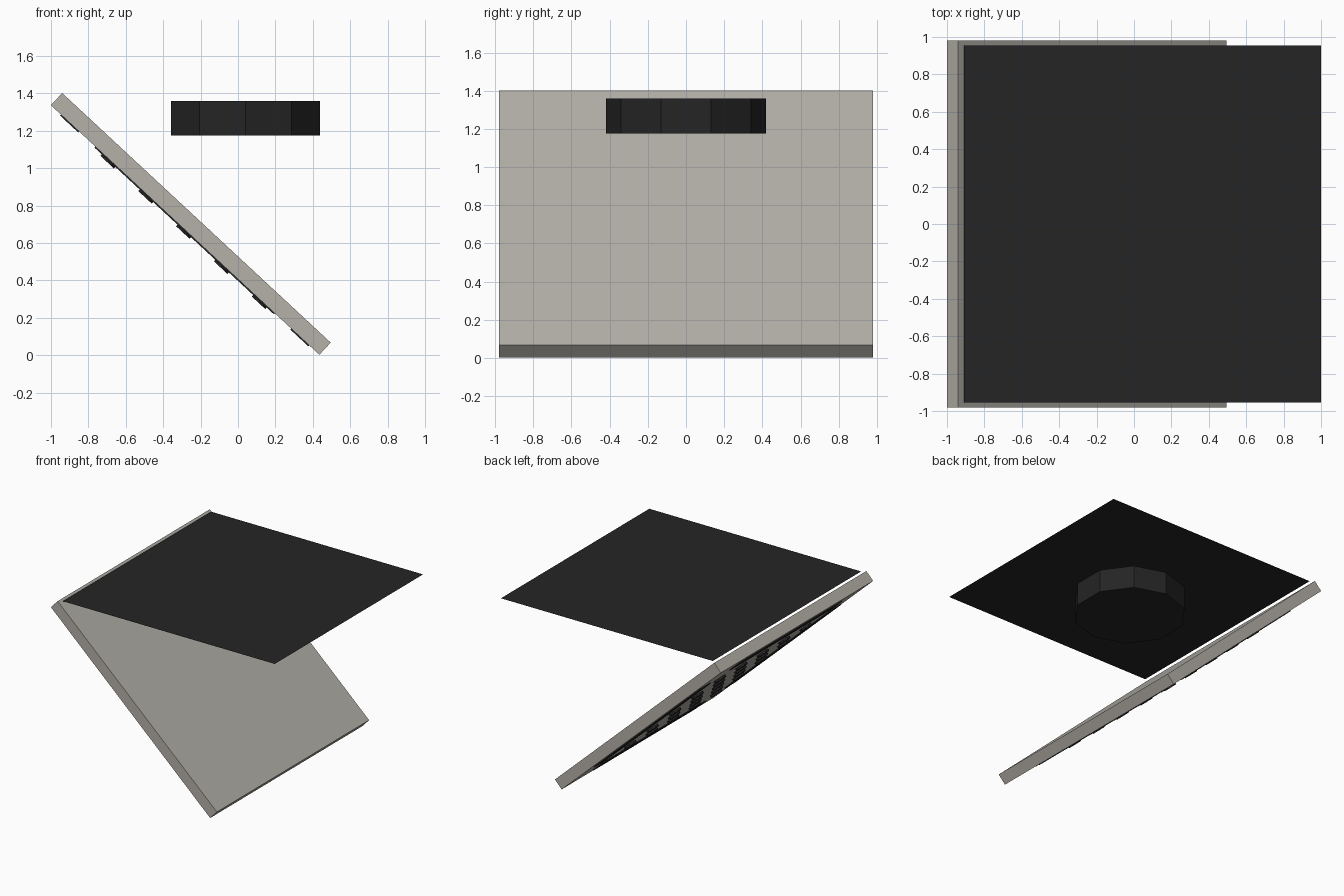
import bpy, bmesh, math
from mathutils import Matrix

if "Cube" in bpy.data.objects:
    bpy.data.objects.remove(bpy.data.objects["Cube"])


def material(name, rgb):
    m = bpy.data.materials.new(name)
    m.diffuse_color = (*rgb, 1)
    m.use_nodes = True
    m.node_tree.nodes["Principled BSDF"].inputs["Base Color"].default_value = m.diffuse_color
    return m


GREY = material("warm_grey", (0.46, 0.44, 0.395))
DARK = material("near_black", (0.018, 0.018, 0.018))

# Tilted frame of the raised panel: local x runs down the slope, local -z is the underside
TILT = Matrix.Translation((-0.2525, 0, 0.7025)) @ Matrix.Rotation(math.radians(42.9), 4, 'Y')
SIZE, THICK = 1.96, 0.089


def finish(name, bm, mat, matrix=Matrix()):
    me = bpy.data.meshes.new(name)
    bm.to_mesh(me)
    bm.free()
    me.materials.append(mat)
    ob = bpy.data.objects.new(name, me)
    ob.matrix_world = matrix
    bpy.context.collection.objects.link(ob)
    return ob


def add_box(bm, centre, size):
    bmesh.ops.create_cube(bm, size=1, matrix=Matrix.Translation(centre) @ Matrix.Diagonal((*size, 1)))


def add_drum(bm, centre, radius, depth, sides=10):
    # a corner of the polygon points along y
    bmesh.ops.create_cone(bm, cap_ends=True, segments=sides, radius1=radius, radius2=radius,
                          depth=depth, matrix=Matrix.Translation(centre))


# Square slab leaning on its lower edge
bm = bmesh.new()
add_box(bm, (0, 0, 0), (SIZE, SIZE, THICK))
finish("panel_slab", bm, GREY, TILT)

# Four thin strips along the edges of the underside
bm = bmesh.new()
for side in (-1, 1):
    z = -THICK / 2 - 0.003
    add_box(bm, (side * 0.84, 0, z), (0.132, 1.31, 0.008))
    add_box(bm, (0, side * 0.84, z), (1.31, 0.132, 0.008))
finish("edge_strips", bm, DARK, TILT)

# Grid of round studs on the underside
bm = bmesh.new()
for i in range(-2, 3):
    for j in range(-2, 3):
        add_drum(bm, (i * 0.276, j * 0.276, -THICK / 2 - 0.008), 0.052, 0.02)
finish("underside_studs", bm, DARK, TILT)

# Flat square sheet at the top
bm = bmesh.new()
bmesh.ops.create_grid(bm, x_segments=1, y_segments=1, size=0.955,
                      matrix=Matrix.Translation((0.045, 0, 1.4)))
finish("top_sheet", bm, DARK)

# Ten-sided drum hanging under the sheet
bm = bmesh.new()
add_drum(bm, (0.04, 0, 1.2675), 0.42, 0.185)
finish("drum", bm, DARK)
